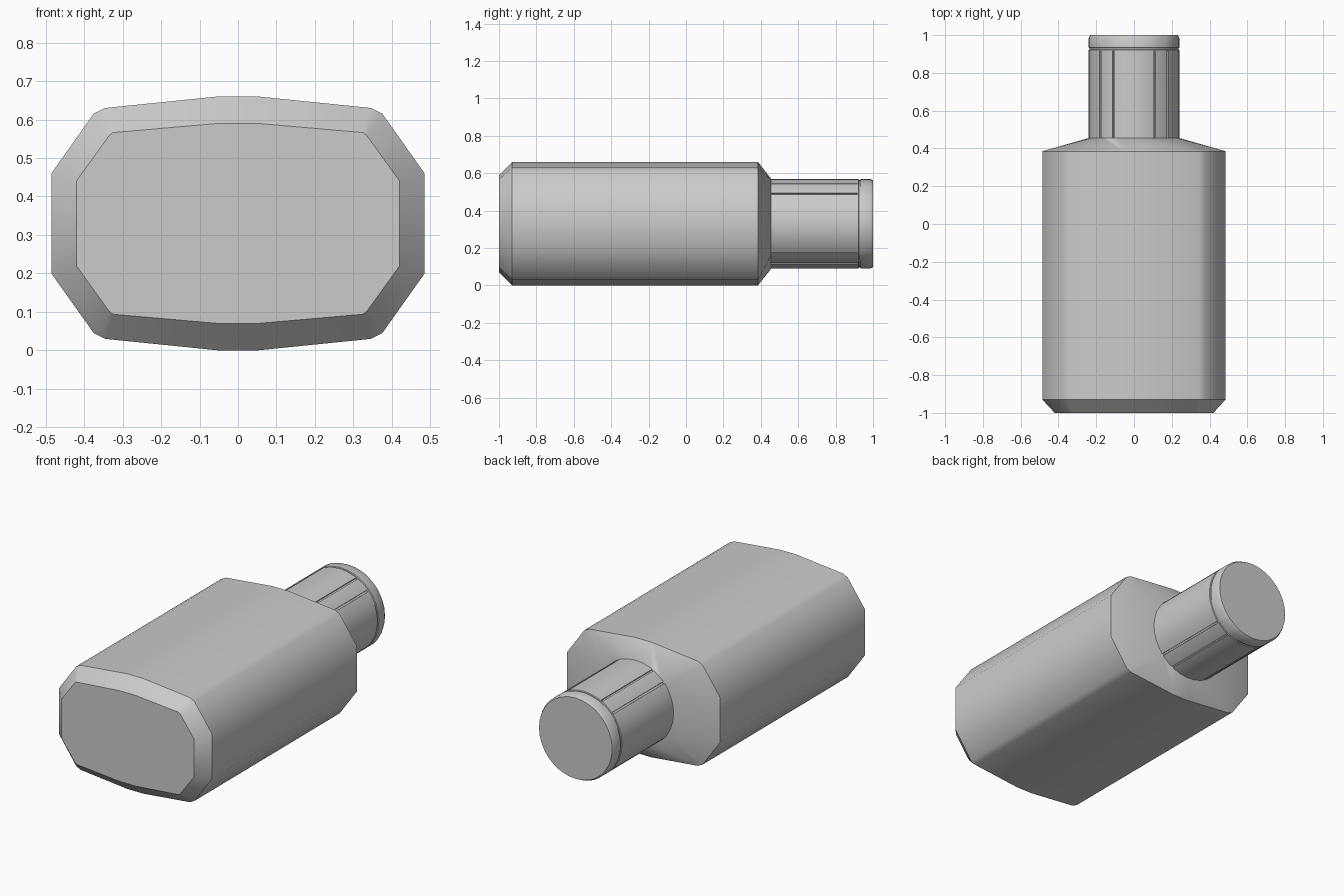
import bpy, bmesh
from math import sin, cos, atan2, radians, tau

if "Cube" in bpy.data.objects:
    bpy.data.objects.remove(bpy.data.objects["Cube"], do_unlink=True)

MID = 0.33       # height of the bottle's long axis
NECK = 0.24      # cap radius

grey = bpy.data.materials.new("plain_grey")
grey.use_nodes = True
COLOUR = (0.6, 0.6, 0.6, 1)
grey.diffuse_color = COLOUR
grey.node_tree.nodes["Principled BSDF"].inputs["Base Color"].default_value = COLOUR


def four_way(quarter):
    """Mirror a quarter outline into a full counter-clockwise loop."""
    half = quarter + [(-x, z) for x, z in reversed(quarter)]
    return half + [(-x, -z) for x, z in half]


def circle(radius, count):
    return [(radius * cos(tau * i / count), radius * sin(tau * i / count))
            for i in range(count)]


def ring(bm, points, y):
    return [bm.verts.new((x, y, MID + z)) for x, z in points]


def angle(v):
    return atan2(v.co.z - MID, v.co.x) % tau


def bridge(bm, a, b):
    """Join two loops by quads, or by angle when their counts differ."""
    if len(a) == len(b):
        for i in range(len(a)):
            j = (i + 1) % len(a)
            bm.faces.new((a[i], a[j], b[j], b[i]))
        return
    a, b = sorted(a, key=angle), sorted(b, key=angle)
    i = j = 0
    while i < len(a) or j < len(b):
        na = angle(a[i + 1]) if i + 1 < len(a) else tau + angle(a[0])
        nb = angle(b[j + 1]) if j + 1 < len(b) else tau + angle(b[0])
        va, vb = a[i % len(a)], b[j % len(b)]
        if j >= len(b) or (i < len(a) and na <= nb):
            i += 1
            bm.faces.new((va, a[i % len(a)], vb))
        else:
            j += 1
            bm.faces.new((va, b[j % len(b)], vb))


def loft(name, sections):
    """Skin (outline, y) sections and close both ends."""
    bm = bmesh.new()
    rings = [ring(bm, pts, y) for pts, y in sections]
    for a, b in zip(rings, rings[1:]):
        bridge(bm, a, b)
    bm.faces.new(rings[0])
    bm.faces.new(rings[-1])
    bmesh.ops.recalc_face_normals(bm, faces=bm.faces)
    mesh = bpy.data.meshes.new(name)
    bm.to_mesh(mesh)
    bm.free()
    mesh.materials.append(grey)
    mesh.shade_smooth()
    mesh.set_sharp_from_angle(angle=radians(38))
    obj = bpy.data.objects.new(name, mesh)
    bpy.context.collection.objects.link(obj)
    return obj


# Bottle body: chamfered base, straight sides, shoulder closing to a round neck
wall = four_way([(0.485, 0.13), (0.375, 0.285), (0.345, 0.3), (0.05, 0.33)])
base = four_way([(0.42, 0.11), (0.335, 0.228), (0.325, 0.236), (0.05, 0.26)])
loft("bottle_body", [(base, -1), (wall, -0.93), (wall, 0.385),
                     (circle(NECK, 32), 0.455)])

# Cap outline: round, with narrow lengthwise grooves near each diagonal
grooves = [q + s * a for q in (0, 180) for s in (1, -1) for a in (42, 63)]
plain = [i * 11.25 for i in range(32)
         if all(abs((i * 11.25 - g + 180) % 360 - 180) > 2 for g in grooves)]
stations = [(a, 0) for a in plain]
for g in grooves:
    stations += [(g - 1.3, 0), (g - 1.2, 0.008), (g + 1.2, 0.008), (g + 1.3, 0)]
stations.sort(key=lambda s: s[0] % 360)


def cap_outline(radius, grooved):
    return [((radius - d * grooved) * cos(radians(a)),
             (radius - d * grooved) * sin(radians(a))) for a, d in stations]


# Cap: grooved barrel, shallow ring, plain band and slightly rounded rim
profile = [(NECK, 0.45, 1), (NECK, 0.915, 1), (NECK, 0.916, 0),
           (NECK, 0.922, 0), (NECK - 0.005, 0.924, 0),
           (NECK - 0.005, 0.932, 0), (NECK, 0.934, 0),
           (NECK, 0.985, 0), (NECK - 0.008, 1.0, 0)]
loft("cap", [(cap_outline(r, g), y) for r, y, g in profile])
